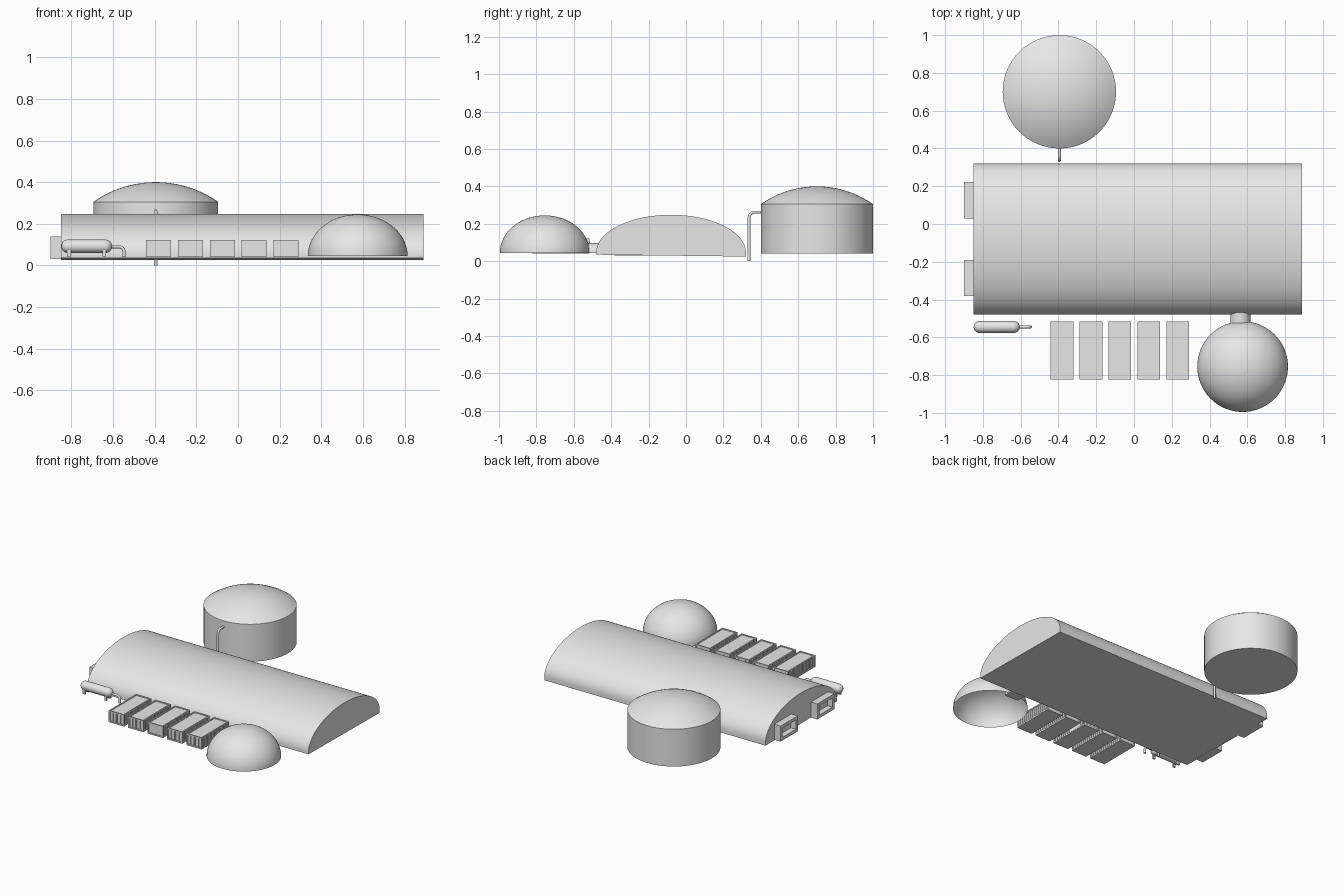
import bpy, bmesh, math
from mathutils import Vector

cube = bpy.data.objects.get("Cube")
if cube:
    bpy.data.objects.remove(cube, do_unlink=True)

grey = bpy.data.materials.new("plain_grey")
grey.use_nodes = True
grey.diffuse_color = (0.8, 0.8, 0.8, 1)
grey.node_tree.nodes["Principled BSDF"].inputs["Base Color"].default_value = (0.8, 0.8, 0.8, 1)


def finish(name, bm, smooth=False):
    bmesh.ops.recalc_face_normals(bm, faces=bm.faces)
    mesh = bpy.data.meshes.new(name)
    bm.to_mesh(mesh)
    bm.free()
    mesh.materials.append(grey)
    obj = bpy.data.objects.new(name, mesh)
    bpy.context.collection.objects.link(obj)
    if smooth:
        bpy.ops.object.select_all(action='DESELECT')
        obj.select_set(True)
        bpy.context.view_layer.objects.active = obj
        bpy.ops.object.shade_smooth_by_angle(angle=math.radians(35))
    return obj


def add_box(bm, x0, x1, y0, y1, z0, z1):
    lo, hi = Vector((x0, y0, z0)), Vector((x1, y1, z1))
    for v in bmesh.ops.create_cube(bm, size=1)["verts"]:
        v.co = Vector(lo[i] + (v.co[i] + 0.5) * (hi[i] - lo[i]) for i in range(3))


def prism(name, section, start, length, axis):
    """Extrude a closed (across, z) section along x or y."""
    bm = bmesh.new()
    place = (lambda a, z: (start, a, z)) if axis == "x" else (lambda a, z: (a, start, z))
    face = bm.faces.new([bm.verts.new(place(a, z)) for a, z in section])
    new = bmesh.ops.extrude_face_region(bm, geom=[face])["geom"]
    step = Vector((length, 0, 0)) if axis == "x" else Vector((0, length, 0))
    bmesh.ops.translate(bm, vec=step, verts=[g for g in new if isinstance(g, bmesh.types.BMVert)])
    return finish(name, bm, True)


def lathe(name, profile, centre, segments=64, axis="z"):
    """Spin an open (radius, height) profile around an axis."""
    bm = bmesh.new()
    verts = [bm.verts.new((r, 0, h)) for r, h in profile]
    edges = [bm.edges.new(pair) for pair in zip(verts, verts[1:])]
    bmesh.ops.spin(bm, geom=verts + edges, cent=(0, 0, 0), axis=(0, 0, 1),
                   angle=math.tau, steps=segments)
    bmesh.ops.remove_doubles(bm, verts=bm.verts, dist=0.0001)
    obj = finish(name, bm, True)
    obj.location = centre
    if axis == "x":
        obj.rotation_euler.y = math.pi / 2
    return obj


def arc(radius, height, base, steps, start=0.0, end=90.0):
    angles = [math.radians(start + (end - start) * i / steps) for i in range(steps + 1)]
    return [(radius * math.cos(a), base + height * math.sin(a)) for a in angles]


def pipe(name, points, radius):
    curve = bpy.data.curves.new(name, 'CURVE')
    curve.dimensions = '3D'
    curve.bevel_depth = radius
    curve.bevel_resolution = 3
    curve.use_fill_caps = True
    spline = curve.splines.new('POLY')
    spline.points.add(len(points) - 1)
    for point, co in zip(spline.points, points):
        point.co = (*co, 1)
    spline.use_smooth = True
    curve.materials.append(grey)
    bpy.context.collection.objects.link(bpy.data.objects.new(name, curve))


# Long vaulted hall with a slightly sloping floor
vault = [(-0.08 + y, z) for y, z in arc(0.4, 0.2, 0.048, 48, 0, 180)]
prism("vaulted_hall", [(-0.48, 0.035), (0.32, 0.025)] + vault, -0.85, 1.74, "x")

# Open-bottomed dome and its arched link to the hall
lathe("dome", arc(0.24, 0.2, 0.045, 20), (0.575, -0.755, 0))
link = [(0.563 + x, z) for x, z in arc(0.053, 0.052, 0.045, 20, 0, 180)]
prism("dome_link", link, -0.56, 0.11, "y")

# Storage tank with a shallow spherical roof
rise, tank_r = 0.095, 0.3
ball = (tank_r ** 2 + rise ** 2) / (2 * rise)
roof_top = 0.4
roof = []
for i in range(13):
    r = tank_r * (1 - i / 12)
    roof.append((r, roof_top - ball + math.sqrt(ball ** 2 - r ** 2)))
lathe("storage_tank", [(0, 0.04), (tank_r, 0.04)] + roof, (-0.395, 0.7, 0))

# Tank feed pipe
bend = [(-0.395, 0.367 - a, z) for a, z in arc(0.03, 0.03, 0.232, 8)]
pipe("tank_pipe", [(-0.395, 0.337, 0.0)] + bend + [(-0.395, 0.42, 0.262)], 0.008)

# Hollow vent hoods on the end wall
for name, y0, y1 in (("rear_vent", 0.03, 0.222), ("front_vent", -0.382, -0.19)):
    bm = bmesh.new()
    t = 0.022
    add_box(bm, -0.9, -0.84, y0, y0 + t, 0.03, 0.14)
    add_box(bm, -0.9, -0.84, y1 - t, y1, 0.03, 0.14)
    add_box(bm, -0.9, -0.84, y0 + t, y1 - t, 0.03, 0.03 + t)
    add_box(bm, -0.9, -0.84, y0 + t, y1 - t, 0.14 - t, 0.14)
    add_box(bm, -0.86, -0.845, y0 + t, y1 - t, 0.03 + t, 0.14 - t)
    finish(name, bm)

# Gas cylinder with rounded ends, legs and outlet pipe
cap = arc(0.032, 0.032, 0.09, 8)
gas_profile = [(r, -h) for r, h in reversed(cap)] + cap
lathe("gas_cylinder", gas_profile, (-0.727, -0.545, 0.092), 24, "x")
for name, x in (("right_cradle", -0.812), ("left_cradle", -0.642)):
    bm = bmesh.new()
    for y in (-0.572, -0.53):
        add_box(bm, x - 0.009, x + 0.009, y, y + 0.012, 0.042, 0.085)
    add_box(bm, x - 0.009, x + 0.009, -0.572, -0.518, 0.058, 0.07)
    finish(name, bm)
bend = [(-0.572 + a, -0.545, z) for a, z in reversed(arc(0.024, 0.024, 0.066, 8))]
pipe("gas_pipe", [(-0.62, -0.545, 0.09)] + bend + [(-0.548, -0.545, 0.04)], 0.008)

# Row of framed, ribbed shipping containers
HALF, FRONT, BACK, LOW, HIGH, BEAM = 0.06, -0.823, -0.515, 0.04, 0.122, 0.009
for n in range(5):
    cx = -0.381 + 0.153 * n
    bm = bmesh.new()
    add_box(bm, cx - HALF + 0.006, cx + HALF - 0.006, FRONT + 0.006, BACK - 0.006, LOW, HIGH - 0.005)
    for side in (-1, 1):
        xa, xb = sorted((cx + side * HALF, cx + side * (HALF - BEAM)))
        for z in (LOW, HIGH - BEAM):
            add_box(bm, xa, xb, FRONT, BACK, z, z + BEAM)
        for y in (FRONT, BACK - BEAM):
            add_box(bm, xa, xb, y, y + BEAM, LOW, HIGH)
        for k in range(14):
            y = FRONT + 0.02 + k * 0.02
            xr, xs = sorted((cx + side * (HALF - 0.002), cx + side * (HALF - 0.008)))
            add_box(bm, xr, xs, y, y + 0.009, LOW + BEAM, HIGH - BEAM)
    for y in (FRONT, BACK - BEAM):
        for z in (LOW, HIGH - BEAM):
            add_box(bm, cx - HALF, cx + HALF, y, y + BEAM, z, z + BEAM)
    # Door bars, with the middle container turned the other way
    y = BACK - 0.007 if n == 2 else FRONT + 0.001
    for dx in (-0.03, -0.004, 0.004, 0.03):
        add_box(bm, cx + dx - 0.0025, cx + dx + 0.0025, y, y + 0.006, LOW + BEAM, HIGH - BEAM)
    finish(f"container_{n + 1}", bm)
